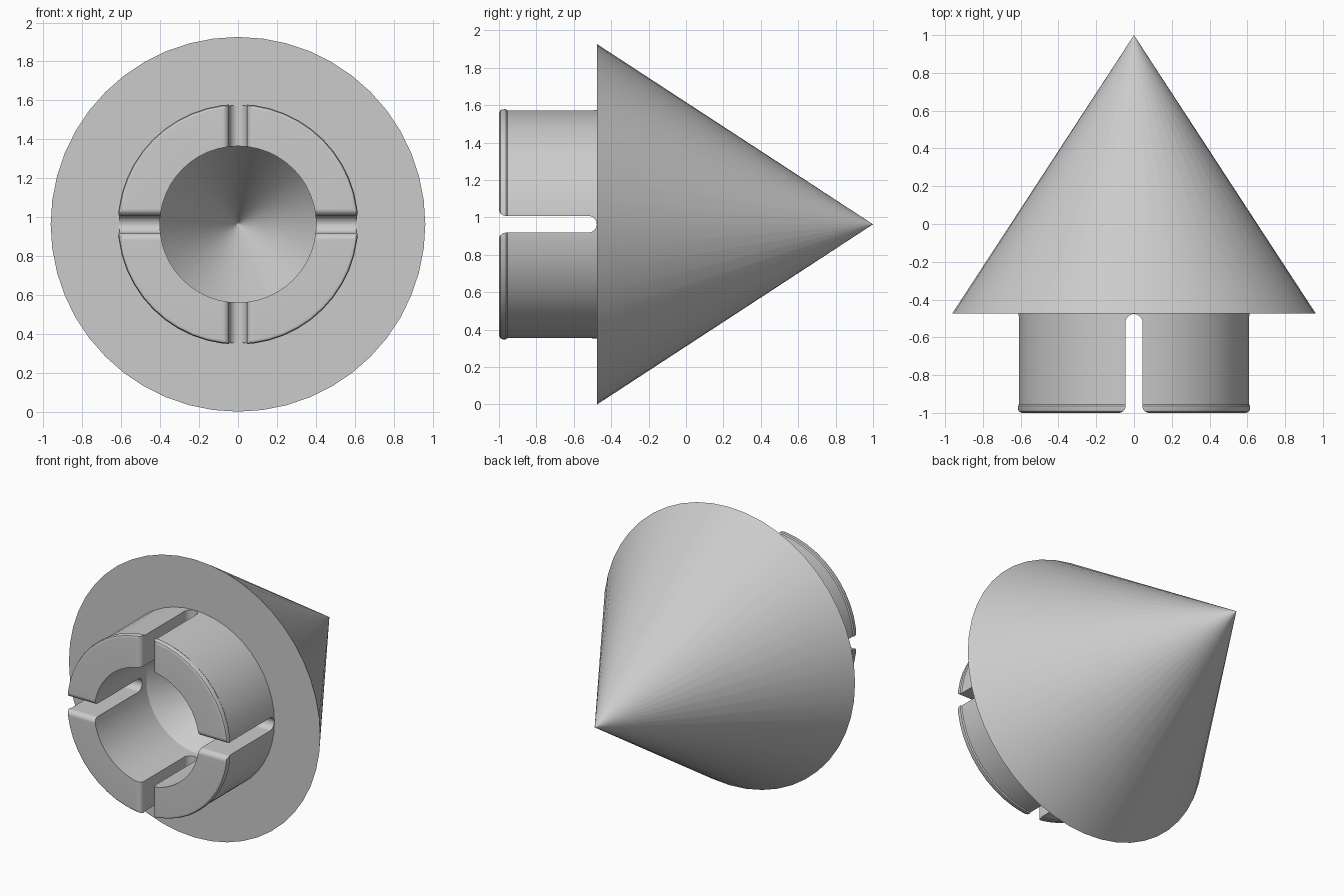
import bpy, bmesh
from math import pi, sin, cos, radians
from mathutils import Matrix, Vector

SIDES = 48
CONE_R, CONE_BASE, TIP = 0.963, -0.475, 1.0
SLOT_HALF, SLOT_END, FILLET = 0.045, -0.477, 0.035
CENTRE = Vector((0, 0, CONE_R))

if "Cube" in bpy.data.objects:
    bpy.data.objects.remove(bpy.data.objects["Cube"])

grey = bpy.data.materials.new("light_grey")
grey.use_nodes = True
grey.diffuse_color = (0.6, 0.6, 0.6, 1)
grey.node_tree.nodes["Principled BSDF"].inputs["Base Color"].default_value = (0.6, 0.6, 0.6, 1)


def make_object(name, bm):
    bmesh.ops.recalc_face_normals(bm, faces=bm.faces)
    mesh = bpy.data.meshes.new(name)
    bm.to_mesh(mesh)
    bm.free()
    mesh.materials.append(grey)
    obj = bpy.data.objects.new(name, mesh)
    obj.location = CENTRE
    bpy.context.collection.objects.link(obj)
    return obj


def revolve(name, profile):
    """Spin a (radius, y) profile around the y axis."""
    bm = bmesh.new()
    verts = [bm.verts.new((0, y, r)) for r, y in profile]
    edges = [bm.edges.new(pair) for pair in zip(verts, verts[1:])]
    bmesh.ops.spin(bm, geom=verts + edges, cent=(0, 0, 0), axis=(0, 1, 0),
                   angle=2 * pi, steps=SIDES)
    bmesh.ops.remove_doubles(bm, verts=bm.verts, dist=0.0005)
    return make_object(name, bm)


def arc(cz, cy, r, start, end, steps=8):
    angles = [radians(start + (end - start) * i / steps) for i in range(steps + 1)]
    return [(cz + r * cos(a), cy + r * sin(a)) for a in angles]


def slot_cutter(name, turn):
    """Round-ended slot, flared at its open end, running across the sleeve."""
    flare = SLOT_HALF + FILLET
    half = [(flare, -1.1)]
    half += arc(flare, -1 + FILLET, FILLET, 270, 180, 6)
    half += arc(0, SLOT_END - SLOT_HALF, SLOT_HALF, 0, 90)
    outline = half + [(-z, y) for z, y in reversed(half[:-1])]
    bm = bmesh.new()
    face = bm.faces.new([bm.verts.new((-0.8, y, z)) for z, y in outline])
    out = bmesh.ops.extrude_face_region(bm, geom=[face])["geom"]
    moved = [v for v in out if isinstance(v, bmesh.types.BMVert)]
    bmesh.ops.translate(bm, verts=moved, vec=(1.6, 0, 0))
    bm.transform(Matrix.Rotation(turn, 4, 'Y'))
    obj = make_object(name, bm)
    obj.hide_render = True
    return obj


# Cone and hollow sleeve with a small lip and a conical recess
slope = (TIP - CONE_BASE) / CONE_R
recess = -0.43
plug = revolve("cone_plug", [
    (0, TIP), (0.01, TIP - 0.01 * slope), (CONE_R, CONE_BASE),
    (0.612, CONE_BASE), (0.612, -0.955), (0.618, -0.963), (0.618, -0.98),
    (0.613, -0.993), (0.6, -1), (0.402, -1), (0.402, recess),
    (0.01, recess + 0.392 * slope), (0, recess + 0.402 * slope)])

# Two crossing slots split the sleeve into four fingers
cutters = [slot_cutter("side_slot_cutter", 0), slot_cutter("upright_slot_cutter", pi / 2)]
for cutter in cutters:
    mod = plug.modifiers.new("slot", 'BOOLEAN')
    mod.operation, mod.solver, mod.object = 'DIFFERENCE', 'EXACT', cutter

bpy.ops.object.select_all(action='DESELECT')
plug.select_set(True)
bpy.context.view_layer.objects.active = plug
for mod in list(plug.modifiers):
    bpy.ops.object.modifier_apply(modifier=mod.name)
for cutter in cutters:
    bpy.data.objects.remove(cutter)

bpy.ops.object.shade_smooth_by_angle(angle=radians(30))
weighted = plug.modifiers.new("weighted_normals", 'WEIGHTED_NORMAL')
weighted.keep_sharp = True
